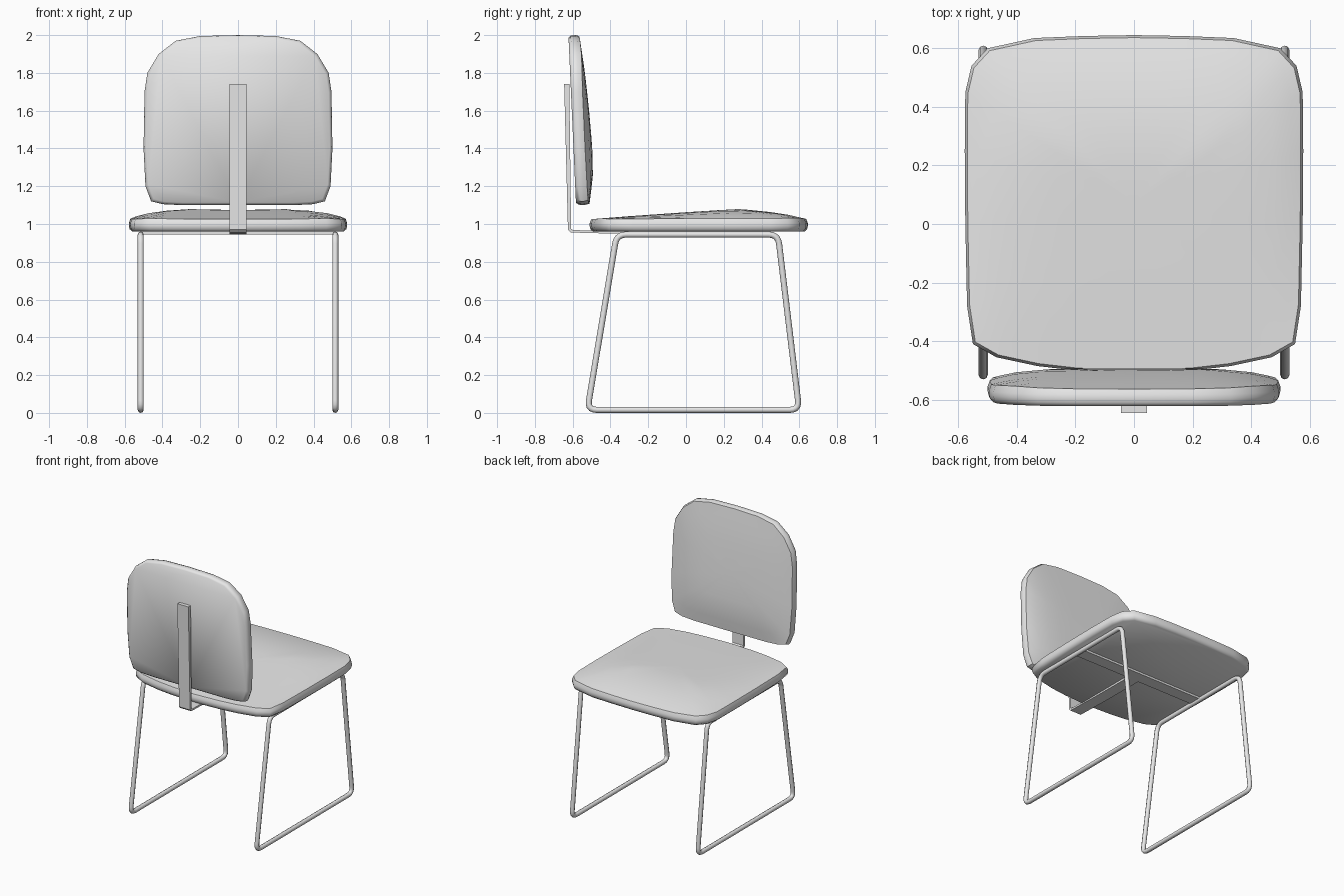
import bpy, bmesh
from math import radians
from mathutils import Vector

if "Cube" in bpy.data.objects:
    bpy.data.objects.remove(bpy.data.objects["Cube"])

GREY = bpy.data.materials.new("light grey")
GREY.use_nodes = True
GREY.diffuse_color = (0.8, 0.8, 0.8, 1)
GREY.node_tree.nodes["Principled BSDF"].inputs["Base Color"].default_value = (0.8, 0.8, 0.8, 1)


def add_mesh(name, mesh, angle=40):
    mesh.materials.clear()
    mesh.materials.append(GREY)
    ob = bpy.data.objects.new(name, mesh)
    bpy.context.collection.objects.link(ob)
    bpy.ops.object.select_all(action='DESELECT')
    ob.select_set(True)
    bpy.context.view_layer.objects.active = ob
    bpy.ops.object.shade_smooth_by_angle(angle=radians(angle))
    return ob


def finish(name, bm, angle=40):
    bmesh.ops.recalc_face_normals(bm, faces=bm.faces)
    mesh = bpy.data.meshes.new(name)
    bm.to_mesh(mesh)
    bm.free()
    return add_mesh(name, mesh, angle)


def interpolate(table, v):
    if v <= table[0][0]:
        return table[0][1]
    for (a, fa), (b, fb) in zip(table, table[1:]):
        if v <= b:
            return fa + (fb - fa) * (v - a) / (b - a)
    return table[-1][1]


def cushion(name, half, crown, band, dome, place):
    """Padded panel: mirrored outline, flat underside, edge band, domed top."""
    outline = half + [(-x, v) for x, v in reversed(half) if x > 0]
    wide = max(x for x, v in half)
    mid = (half[0][1] + half[-1][1]) / 2

    def top(x, v):
        across = 1 - min(1, abs(x) / wide) ** 5
        return band + dome * interpolate(crown, v) * across

    bm = bmesh.new()
    rings = []
    # underside and edge rings, then the crown
    for s, h in ((0.97, 0), (0.993, 0.2), (1, 0.45), (1, 0.7), (0.985, None),
                 (0.93, None), (0.82, None), (0.65, None), (0.45, None), (0.22, None)):
        ring = []
        for x, v in outline:
            x, v = x * s, mid + (v - mid) * s
            ring.append(bm.verts.new(place(x, v, top(x, v) if h is None else band * h)))
        rings.append(ring)
    n = len(outline)
    for low, high in zip(rings, rings[1:]):
        for i in range(n):
            j = (i + 1) % n
            bm.faces.new((low[i], low[j], high[j], high[i]))
    bm.faces.new(rings[0])
    peak = bm.verts.new(place(0, mid, top(0, mid)))
    for i in range(n):
        bm.faces.new((rings[-1][i], rings[-1][(i + 1) % n], peak))
    return finish(name, bm, 50)


# Seat
cushion("seat",
        [(0, 0.645), (0.17, 0.642), (0.34, 0.635), (0.5, 0.6), (0.555, 0.54), (0.576, 0.45),
         (0.578, 0.25), (0.576, 0), (0.57, -0.28), (0.55, -0.41), (0.47, -0.455),
         (0.33, -0.485), (0.2, -0.5), (0, -0.51)],
        [(-0.51, 0), (-0.3, 0.3), (0, 0.68), (0.28, 1), (0.5, 0.6), (0.645, 0)],
        0.065, 0.055, lambda x, v, h: (x, v, 0.96 + h))

# Backrest, leaning slightly
cushion("backrest",
        [(0, 2), (0.2, 1.995), (0.33, 1.97), (0.42, 1.9), (0.48, 1.8), (0.495, 1.7),
         (0.5, 1.4), (0.49, 1.2), (0.46, 1.12), (0.4, 1.105), (0.3, 1.1), (0, 1.1)],
        [(1.1, 0.3), (1.25, 0.9), (1.4, 1), (1.6, 0.8), (1.8, 0.5), (2, 0)],
        0.058, 0.042, lambda x, v, h: (x, -0.583 - 0.045 * (v - 1.12) + h, v))


def rounded_loop(corners, radius, steps=5):
    points = []
    for i, c in enumerate(corners):
        a = c + (corners[i - 1] - c).normalized() * radius
        b = c + (corners[(i + 1) % len(corners)] - c).normalized() * radius
        for k in range(steps + 1):
            t = k / steps
            points.append(a * (1 - t) ** 2 + c * 2 * t * (1 - t) + b * t * t)
    return points


# Sled legs: one closed bent tube on each side
for side, x in (("left", 0.515), ("right", -0.515)):
    corners = [Vector((x, y, z)) for y, z in
               ((-0.522, 0.016), (0.599, 0.016), (0.487, 0.944), (-0.367, 0.944))]
    points = rounded_loop(corners, 0.05)
    curve = bpy.data.curves.new("leg_path", 'CURVE')
    curve.dimensions = '3D'
    curve.bevel_depth = 0.016
    curve.bevel_resolution = 2
    spline = curve.splines.new('POLY')
    spline.points.add(len(points) - 1)
    for p, co in zip(spline.points, points):
        p.co = (*co, 1)
    spline.use_cyclic_u = True
    path = bpy.data.objects.new("leg_path", curve)
    bpy.context.collection.objects.link(path)
    bpy.context.view_layer.update()
    deps = bpy.context.evaluated_depsgraph_get()
    mesh = bpy.data.meshes.new_from_object(path.evaluated_get(deps))
    bpy.data.objects.remove(path)
    add_mesh(side + "_leg_frame", mesh, 60)


def extruded_strip(name, profile, half_width):
    """Side profile in y and z, extruded across x."""
    bm = bmesh.new()
    face = bm.faces.new([bm.verts.new((-half_width, y, z)) for y, z in profile])
    moved = bmesh.ops.extrude_face_region(bm, geom=[face])["geom"]
    verts = [g for g in moved if isinstance(g, bmesh.types.BMVert)]
    bmesh.ops.translate(bm, verts=verts, vec=(2 * half_width, 0, 0))
    return finish(name, bm, 30)


# Bent strap holding the backrest
extruded_strip("back_support",
               [(0.02, 0.945), (-0.35, 0.948), (-0.61, 0.955), (-0.625, 0.97),
                (-0.645, 1.74), (-0.618, 1.74), (-0.608, 0.975), (-0.6, 0.968),
                (-0.35, 0.961), (0.02, 0.961)], 0.045)

# Flat bar under the seat between the leg frames
extruded_strip("cross_bar", [(-0.01, 0.945), (0.08, 0.945), (0.08, 0.961), (-0.01, 0.961)], 0.51)
